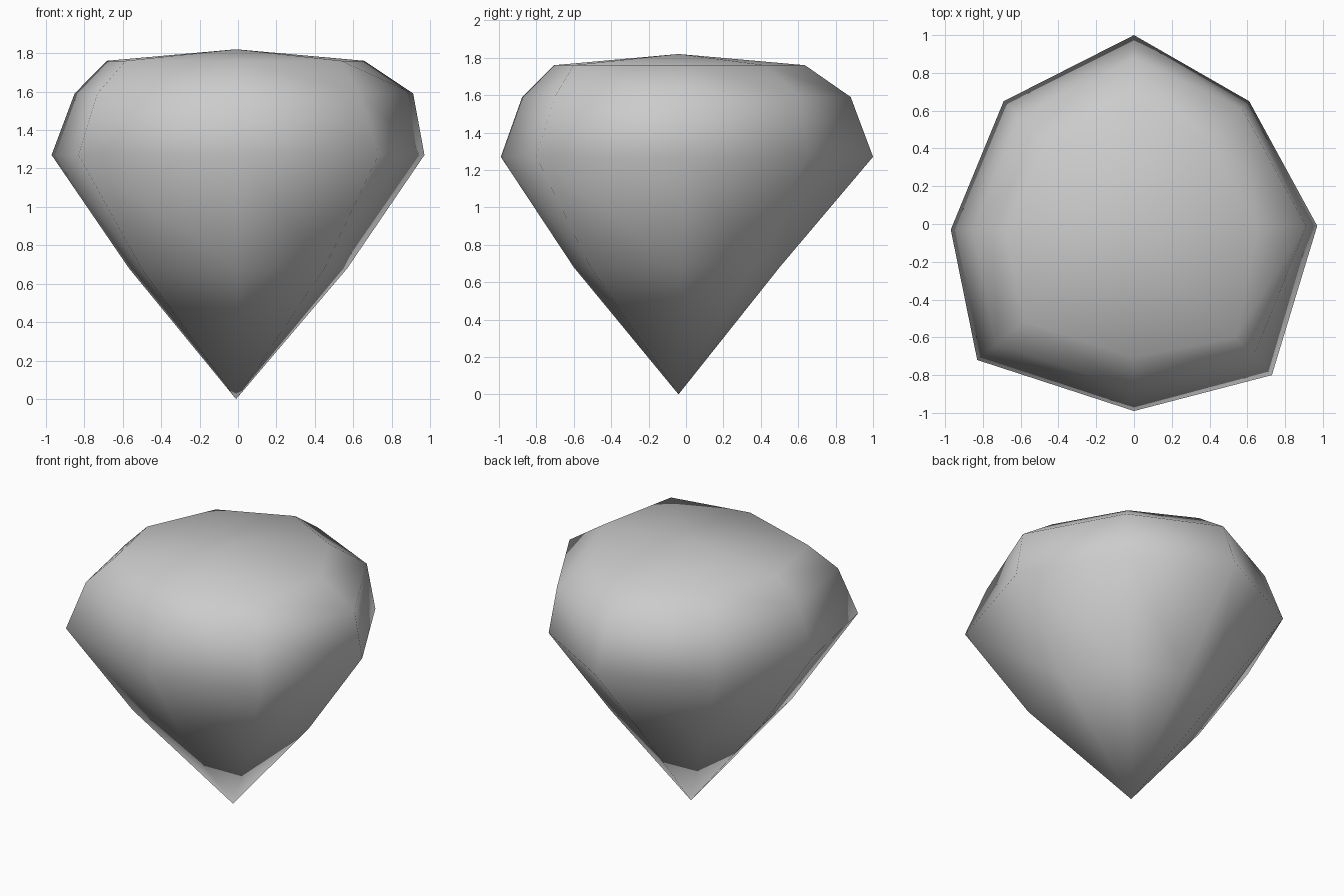
import bpy
import bmesh

default_cube = bpy.data.objects.get("Cube")
if default_cube:
    bpy.data.objects.remove(default_cube, do_unlink=True)

# Stone colour
stone = bpy.data.materials.new("stone_grey")
stone.use_nodes = True
colour = (0.6, 0.6, 0.6, 1)
stone.diffuse_color = colour
for node in stone.node_tree.nodes:
    if node.type == "BSDF_PRINCIPLED":
        node.inputs["Base Color"].default_value = colour

# Uneven eight-sided outline of the widest ring, and the axis of the gem
outline = [(0, 1), (.61, .65), (.97, -.01), (.73, -.8),
           (0, -.99), (-.83, -.72), (-.97, -.03), (-.69, .65)]
axis_x, axis_y = -.01, -.04

# Height of each ring, with its width relative to the outline at every corner
rings = [
    (.68, [.52, .56, .59, .62, .59, .6, .58, .54]),
    (1.27, [1] * len(outline)),
    (1.59, [.885, .94, .94, .87, .88, .88, .875, .88]),
    (1.76, [.65, .67, .68, .74, .7, .7, .7, .68]),
]


def add_ring(bm, height, widths):
    """Add one ring of corners, scaled about the axis."""
    return [bm.verts.new((axis_x + (x - axis_x) * width,
                          axis_y + (y - axis_y) * width, height))
            for (x, y), width in zip(outline, widths)]


def corner_pairs(ring):
    """Neighbouring corners, closing the loop."""
    return zip(ring, ring[1:] + ring[:1])


# Cut gem: pointed base, bands of facets, shallow domed top
bm = bmesh.new()
loops = [add_ring(bm, height, widths) for height, widths in rings]
for lower, upper in zip(loops, loops[1:]):
    for (a, b), (c, d) in zip(corner_pairs(lower), corner_pairs(upper)):
        bm.faces.new((a, b, d, c))

base_point = bm.verts.new((axis_x, axis_y, 0))
top_point = bm.verts.new((axis_x, axis_y, 1.82))
for point, ring in ((base_point, loops[0]), (top_point, loops[-1])):
    for a, b in corner_pairs(ring):
        bm.faces.new((point, a, b))

bmesh.ops.recalc_face_normals(bm, faces=bm.faces[:])
for face in bm.faces:
    face.smooth = True

mesh = bpy.data.meshes.new("gem")
bm.to_mesh(mesh)
bm.free()
mesh.materials.append(stone)
gem = bpy.data.objects.new("gem", mesh)
bpy.context.collection.objects.link(gem)
